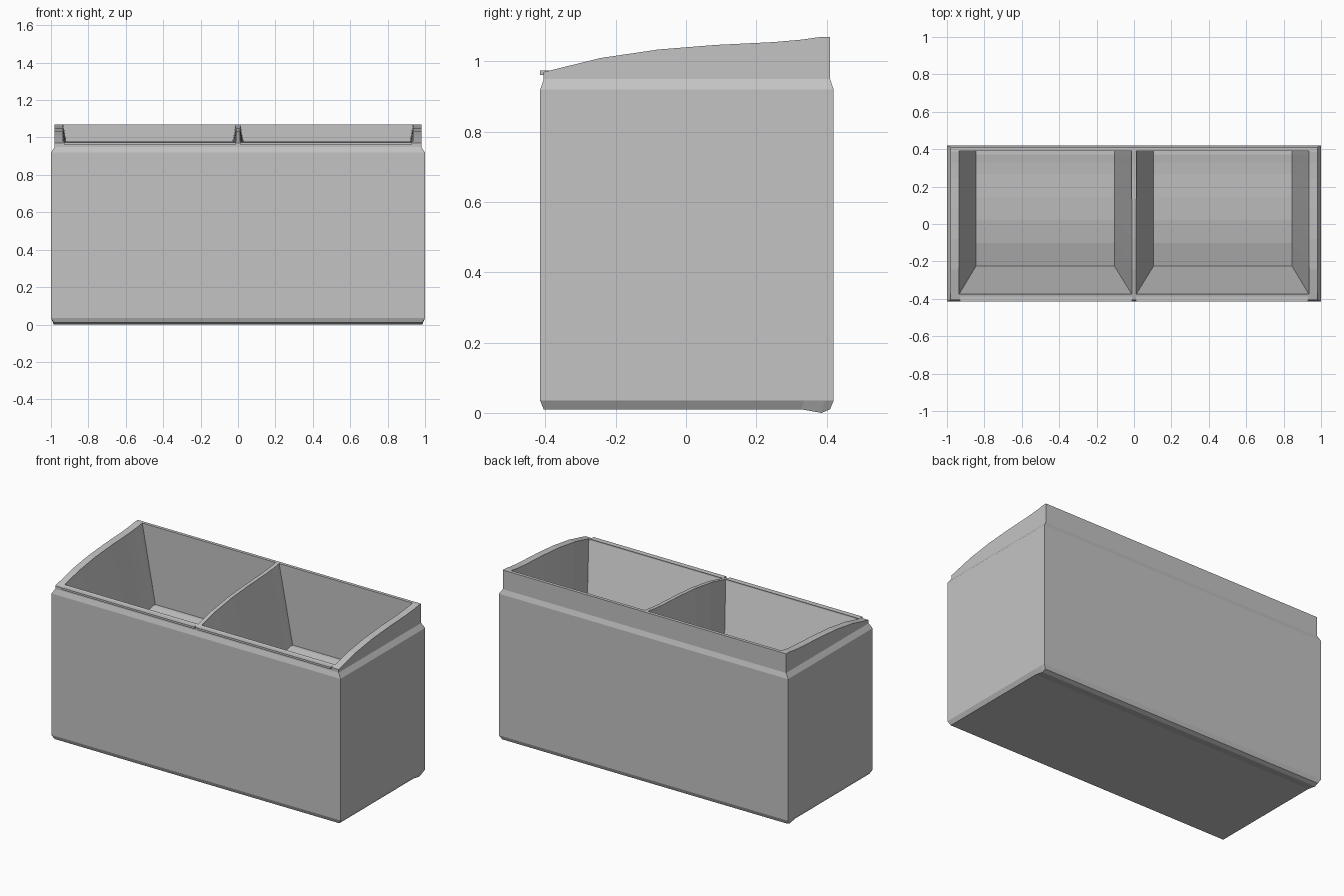
import bpy, bmesh

if "Cube" in bpy.data.objects:
    bpy.data.objects.remove(bpy.data.objects["Cube"])

grey = bpy.data.materials.new("plain grey")
grey.use_nodes = True
grey.diffuse_color = (0.55, 0.55, 0.55, 1)
grey.node_tree.nodes["Principled BSDF"].inputs["Base Color"].default_value = (0.55, 0.55, 0.55, 1)

# Front-to-back stations shared by every ring
STATIONS = (0, 0.2, 0.4, 0.6, 0.8, 0.9, 0.97, 1)
RIM = (0.97, 1.01, 1.034, 1.047, 1.055, 1.062, 1.07, 1.07)
BASE = (0.01, 0.01, 0.01, 0.01, 0.01, 0.01, 0, 0.01)


def level(z):
    return [z] * len(STATIONS)


def shifted(heights, dz):
    return [z + dz for z in heights]


def loft(name, rings):
    """Solid from stacked rings (x0, x1, y0, y1, heights), capped with strips."""
    bm = bmesh.new()
    n = len(STATIONS)
    loops = []
    for x0, x1, y0, y1, heights in rings:
        side = [(y0 + (y1 - y0) * t, z) for t, z in zip(STATIONS, heights)]
        left = [bm.verts.new((x0, y, z)) for y, z in side]
        right = [bm.verts.new((x1, y, z)) for y, z in reversed(side)]
        loops.append(left + right)
    for a, b in zip(loops, loops[1:]):
        for i in range(2 * n):
            j = (i + 1) % (2 * n)
            bm.faces.new((a[i], a[j], b[j], b[i]))
    for loop in (loops[0], loops[-1]):
        for i in range(n - 1):
            bm.faces.new((loop[i], loop[i + 1], loop[-2 - i], loop[-1 - i]))
    bmesh.ops.recalc_face_normals(bm, faces=bm.faces)
    mesh = bpy.data.meshes.new(name)
    bm.to_mesh(mesh)
    bm.free()
    mesh.materials.append(grey)
    obj = bpy.data.objects.new(name, mesh)
    bpy.context.collection.objects.link(obj)
    return obj


# Outer body: chamfered base, straight sides, stepped-in collar, curved rim
body = loft("box_body", [
    (-0.985, 0.985, -0.405, 0.41, BASE),
    (-1, 1, -0.415, 0.42, level(0.035)),
    (-1, 1, -0.415, 0.42, level(0.92)),
    (-0.98, 0.98, -0.405, 0.41, level(0.95)),
    (-0.98, 0.98, -0.405, 0.41, RIM),
])

# Two tapered compartments cut down from the rim, floors following the rim curve
for s in (-1, 1):
    cutter = loft("compartment_cutter", [
        (s * 0.845, s * 0.105, -0.225, 0.39, shifted(RIM, -0.485)),
        (s * 0.935, s * 0.012, -0.375, 0.39, RIM),
        (s * 0.935, s * 0.012, -0.375, 0.39, shifted(RIM, 0.1)),
    ])
    cutter.hide_render = True
    cut = body.modifiers.new("compartment", "BOOLEAN")
    cut.operation = "DIFFERENCE"
    cut.solver = "EXACT"
    cut.object = cutter
    bpy.context.view_layer.objects.active = body
    bpy.ops.object.modifier_apply(modifier=cut.name)
    bpy.data.objects.remove(cutter)

# Thin lip along the front edge of each compartment
for s, side in ((-1, "right"), (1, "left")):
    loft("front_lip_" + side, [
        (s * 0.93, s * 0.012, -0.415, -0.376, level(0.962)),
        (s * 0.93, s * 0.012, -0.415, -0.376, level(0.974)),
    ])
